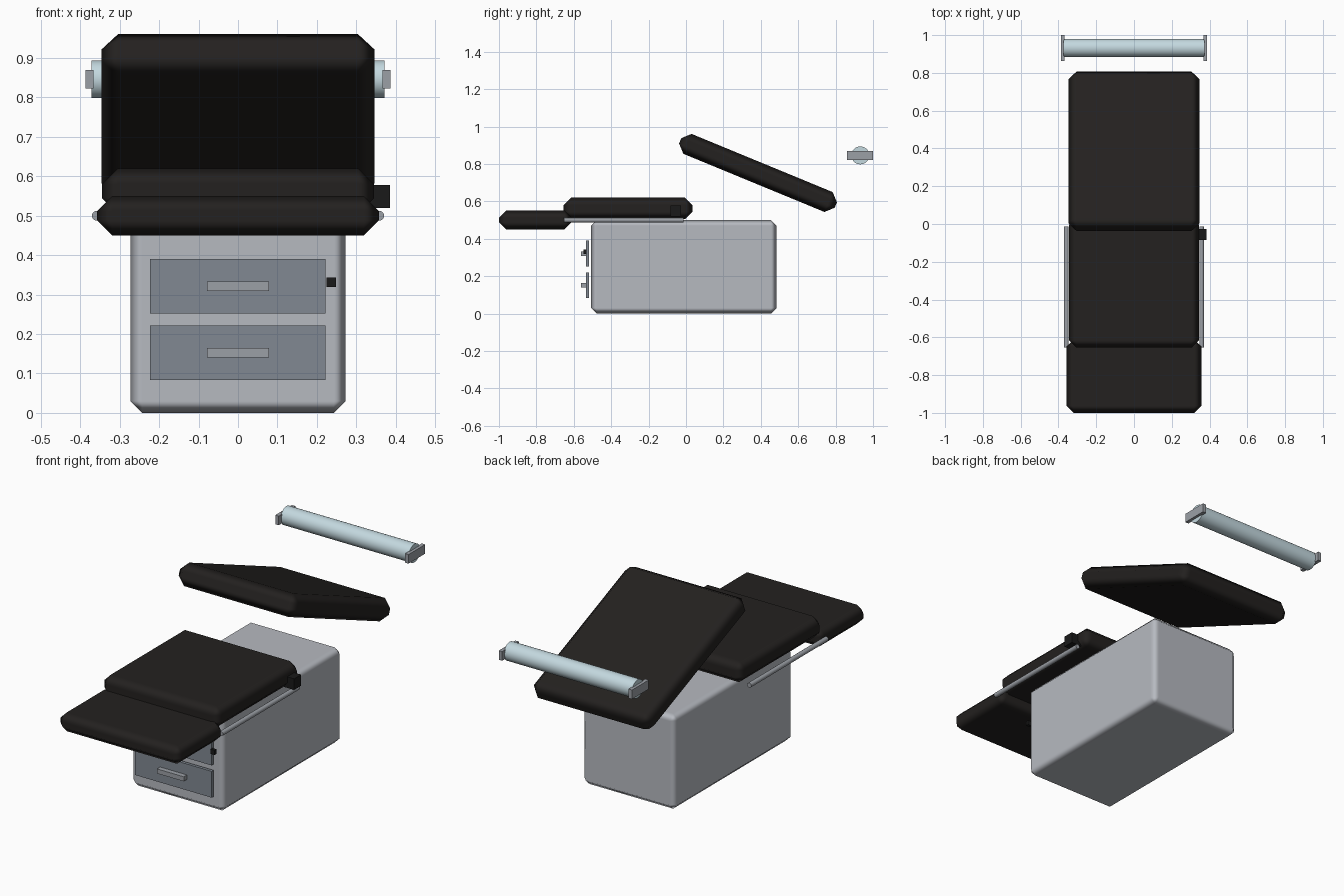
import bpy
from math import radians, pi

if "Cube" in bpy.data.objects:
    bpy.data.objects.remove(bpy.data.objects["Cube"])


def material(name, color):
    m = bpy.data.materials.new(name)
    m.diffuse_color = (*color, 1)
    m.use_nodes = True
    m.node_tree.nodes["Principled BSDF"].inputs["Base Color"].default_value = m.diffuse_color
    return m


LEATHER = material("black_leather", (0.017, 0.015, 0.014))
CABINET = material("cabinet_grey", (0.47, 0.49, 0.53))
DRAWER = material("drawer_grey", (0.22, 0.25, 0.29))
METAL = material("metal", (0.33, 0.35, 0.38))
PAPER = material("pale_blue", (0.55, 0.69, 0.74))
BLACK = material("black_plastic", (0.01, 0.01, 0.01))


def box(name, center, size, mat, bevel=0, tilt=0):
    bpy.ops.mesh.primitive_cube_add(size=1)
    o = bpy.context.object
    o.name = name
    for v in o.data.vertices:
        v.co = [c * s for c, s in zip(v.co, size)]
    o.location = center
    o.rotation_euler = (tilt, 0, 0)
    o.data.materials.append(mat)
    if bevel:
        # single soft chamfer, flat panels
        o.data.shade_smooth()
        b = o.modifiers.new("chamfer", 'BEVEL')
        b.width = bevel
        b.segments = 1
        b.harden_normals = True
    return o


def rod(name, center, radius, length, mat, rotation, sides=32):
    bpy.ops.mesh.primitive_cylinder_add(vertices=sides, radius=radius, depth=length,
                                        location=center, rotation=rotation)
    o = bpy.context.object
    o.name = name
    o.data.materials.append(mat)
    bpy.ops.object.shade_smooth_by_angle(angle=radians(50))
    return o


# Cabinet base
box("cabinet_base", (0, -0.012, 0.25), (0.546, 0.992, 0.5), CABINET, 0.03)

# Drawers with handles, and the lock
for tag, z in (("lower", 0.152), ("upper", 0.321)):
    box(f"{tag}_drawer", (-0.0005, -0.527, z), (0.445, 0.016, 0.138), DRAWER)
    box(f"{tag}_handle", (0, -0.548, z), (0.156, 0.026, 0.024), METAL)
box("drawer_lock", (0.236, -0.54, 0.331), (0.024, 0.016, 0.024), BLACK)

# Cushions
box("seat", (0, -0.31, 0.5625), (0.69, 0.69, 0.115), LEATHER, 0.04)
box("leg_rest", (0, -0.806, 0.5), (0.714, 0.388, 0.1), LEATHER, 0.038)
box("backrest", (0, 0.385, 0.752), (0.692, 0.9, 0.115), LEATHER, 0.042, radians(-22.4))

# Side rails and paper roll brackets
for tag, s in (("left", -1), ("right", 1)):
    rod(f"{tag}_rail", (s * 0.358, -0.333, 0.5), 0.0125, 0.64, METAL, (pi / 2, 0, 0), 16)
    box(f"{tag}_roll_bracket", (s * 0.377, 0.931, 0.846), (0.02, 0.138, 0.048), METAL)

# Paper roll
rod("paper_roll", (0, 0.932, 0.846), 0.048, 0.744, PAPER, (0, pi / 2, 0))

# Adjustment knob on the seat side
box("adjustment_knob", (0.355, -0.055, 0.549), (0.06, 0.058, 0.058), BLACK)
